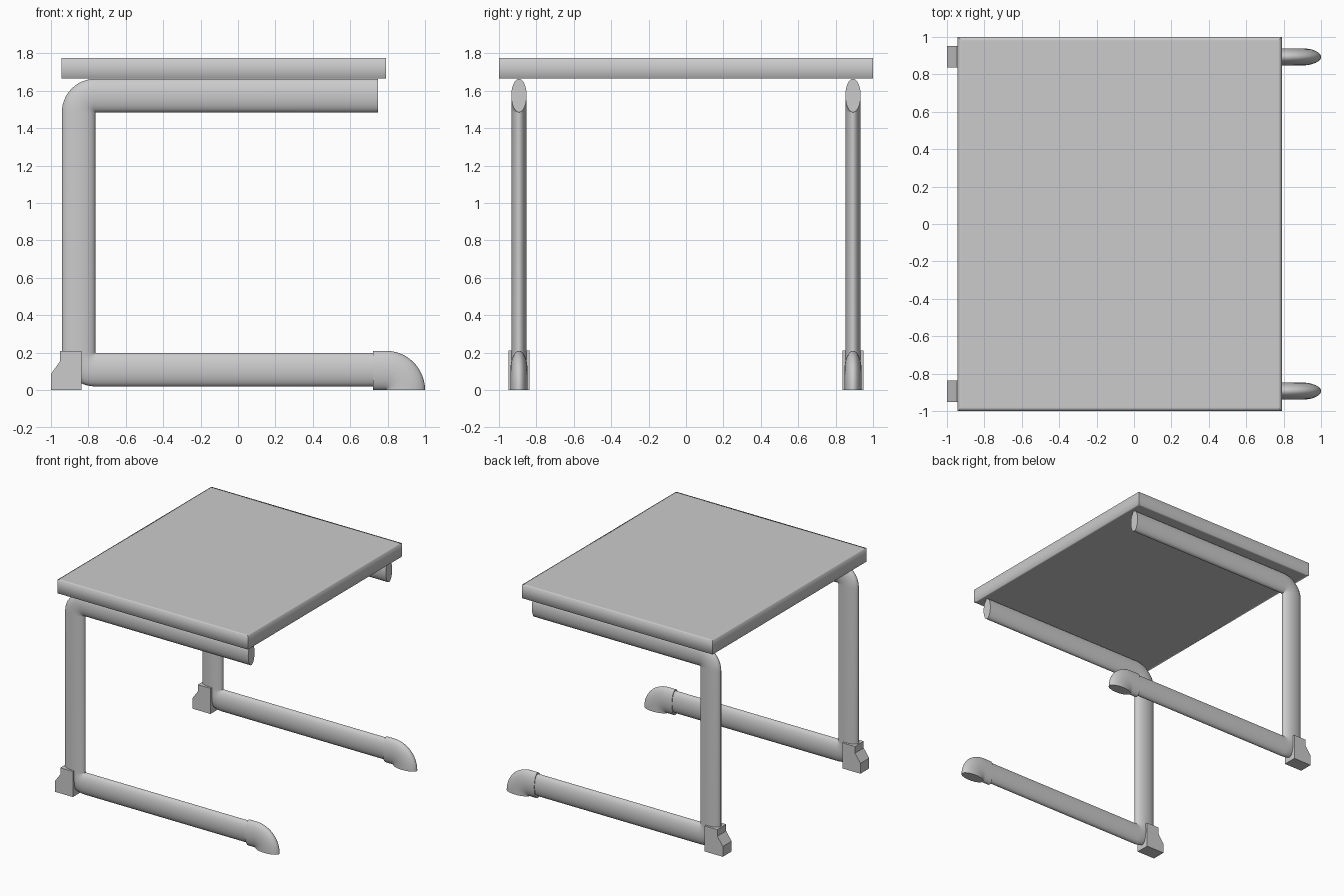
import bpy, bmesh
from math import sin, cos, pi, radians

if "Cube" in bpy.data.objects:
    bpy.data.objects.remove(bpy.data.objects["Cube"])

LEG_Y = 0.893


def finish(name, bm, mirror=True, smooth=True):
    """Turn a bmesh into an object, mirrored to the other side if asked."""
    bmesh.ops.remove_doubles(bm, verts=bm.verts, dist=1e-5)
    bmesh.ops.recalc_face_normals(bm, faces=bm.faces)
    mesh = bpy.data.meshes.new(name)
    bm.to_mesh(mesh)
    bm.free()
    ob = bpy.data.objects.new(name, mesh)
    bpy.context.collection.objects.link(ob)
    if smooth:
        bpy.ops.object.select_all(action='DESELECT')
        ob.select_set(True)
        bpy.context.view_layer.objects.active = ob
        bpy.ops.object.shade_smooth_by_angle(angle=radians(40))
    if mirror:
        mod = ob.modifiers.new("other_side", 'MIRROR')
        mod.use_axis = (False, True, False)
        mod.use_mirror_merge = False
    return ob


def arc(cx, cz, r, a0, a1, n=12):
    """Path stations (x, z, heading of the in-plane section axis) around a pivot."""
    angles = [radians(a0 + (a1 - a0) * i / n) for i in range(n + 1)]
    return [(cx + r * cos(a), cz + r * sin(a), a) for a in angles]


def sweep(name, stations, half, half_y, sides=32):
    """Sweep a flat oval section through the stations in the xz plane."""
    bm = bmesh.new()
    rings = []
    for x, z, a in stations:
        rings.append([bm.verts.new((x + half * cos(t) * cos(a),
                                    -LEG_Y + half_y * sin(t),
                                    z + half * cos(t) * sin(a)))
                      for t in (2 * pi * i / sides for i in range(sides))])
    for r0, r1 in zip(rings, rings[1:]):
        for i in range(sides):
            j = (i + 1) % sides
            bm.faces.new((r0[i], r0[j], r1[j], r1[i]))
    bm.faces.new(rings[0])
    bm.faces.new(rings[-1])
    return finish(name, bm)


# C-shaped oval tube frame: top rail, upright, floor rail
UP = pi / 2
path = [(0.747, 1.574, UP)]
path += arc(-0.762, 1.484, 0.09, 90, 180)
path += arc(-0.762, 0.199, 0.09, 180, 270)
path += [(0.76, 0.109, 3 * UP)]
sweep("tube_frame", path, 0.0895, 0.041)

# Front foot: sleeve that turns down to the floor
sweep("front_foot", [(0.722, 0.105, UP)] + arc(0.79, 0, 0.105, 90, 0), 0.1049, 0.046)

# Rear foot block: extruded profile
bm = bmesh.new()
profile = [(-1, 0), (-0.835, 0), (-0.835, 0.21), (-0.95, 0.21), (-0.95, 0.155), (-1, 0.085)]
face = bm.faces.new([bm.verts.new((x, -LEG_Y - 0.057, z)) for x, z in profile])
out = bmesh.ops.extrude_face_region(bm, geom=[face], use_keep_orig=True)
bmesh.ops.translate(bm, vec=(0, 0.114, 0),
                    verts=[v for v in out["geom"] if isinstance(v, bmesh.types.BMVert)])
finish("rear_foot", bm, smooth=False)

# Table top: slab with a seam line around the middle and softly shaded rims
bm = bmesh.new()
rings = []
for z, inset in ((1.665, 0.02), (1.665, 0), (1.72, 0), (1.775, 0), (1.775, 0.02)):
    x0, x1, y = -0.942 + inset, 0.79 - inset, 1 - inset
    rings.append([bm.verts.new(p) for p in ((x0, -y, z), (x1, -y, z), (x1, y, z), (x0, y, z))])
for r0, r1 in zip(rings, rings[1:]):
    for i in range(4):
        bm.faces.new((r0[i], r0[(i + 1) % 4], r1[(i + 1) % 4], r1[i]))
    for a, b in zip(r0, r1):
        bm.edges.get((a, b)).smooth = False
for edge_ring in (rings[2],):
    for i in range(4):
        bm.edges.get((edge_ring[i], edge_ring[(i + 1) % 4])).smooth = False
bm.faces.new(rings[0])
bm.faces.new(rings[-1])
for f in bm.faces:
    f.smooth = True
finish("table_top", bm, mirror=False, smooth=False)
